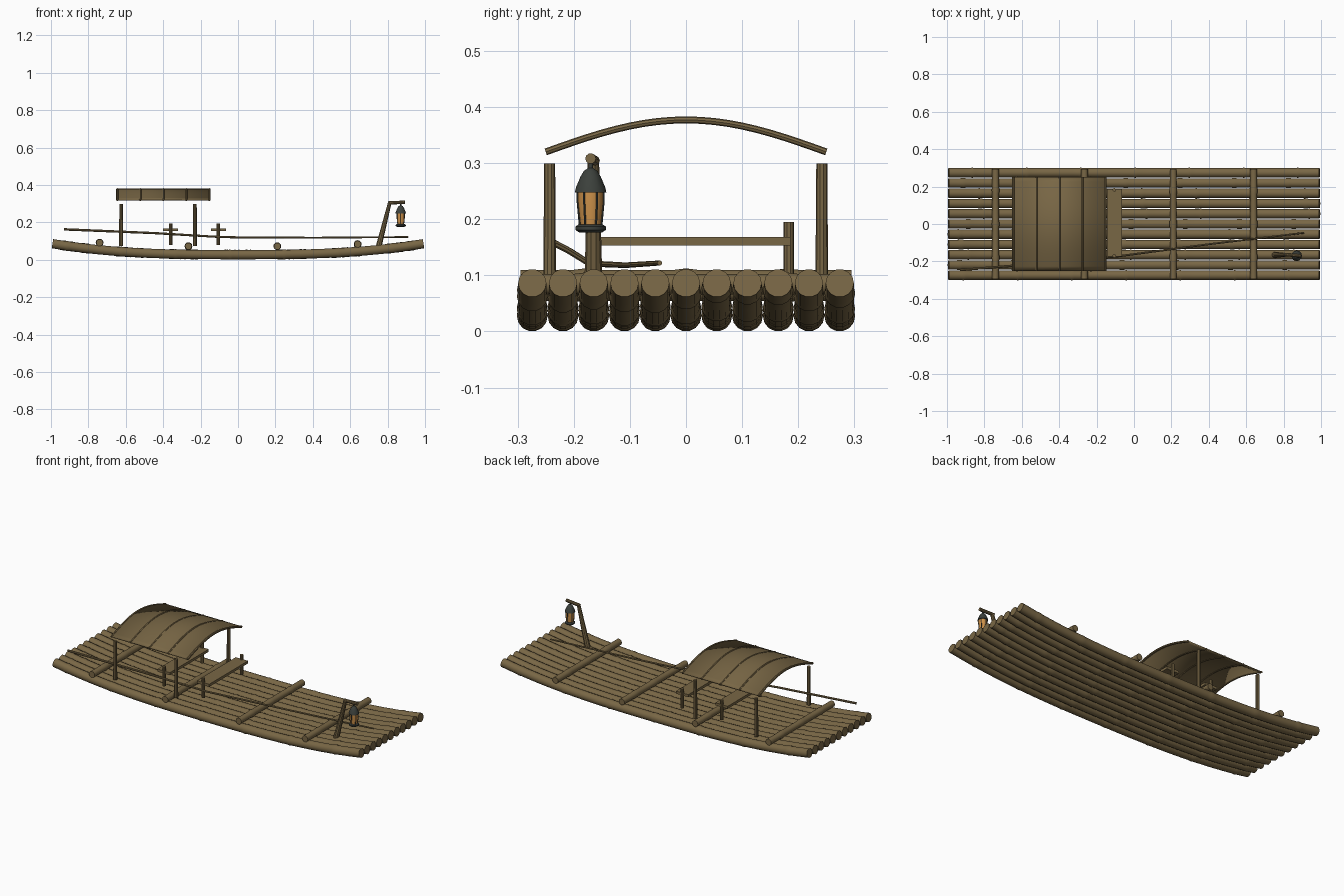
import bpy, bmesh, math, random
from mathutils import Vector

random.seed(4)
cube = bpy.data.objects.get("Cube")
if cube:
    bpy.data.objects.remove(cube)
parts = []


def material(name, colour):
    m = bpy.data.materials.new(name)
    m.use_nodes = True
    m.diffuse_color = (*colour, 1)
    m.node_tree.nodes["Principled BSDF"].inputs["Base Color"].default_value = (*colour, 1)
    return m


bamboo = material("bamboo brown", (0.19, 0.135, 0.06))
metal = material("dark metal", (0.045, 0.052, 0.045))
glow = material("amber glass", (0.62, 0.29, 0.07))


def finish(name, bm, mat):
    bmesh.ops.recalc_face_normals(bm, faces=bm.faces)
    mesh = bpy.data.meshes.new(name)
    bm.to_mesh(mesh)
    bm.free()
    mesh.materials.append(mat)
    ob = bpy.data.objects.new(name, mesh)
    bpy.context.collection.objects.link(ob)
    parts.append(ob)
    return ob


def tube(name, points, radii, sides=12, mat=bamboo):
    """Capped tube along a path, with one radius for each point."""
    pts = [Vector(p) for p in points]
    if not isinstance(radii, list):
        radii = [radii] * len(pts)
    bm = bmesh.new()
    rings = []
    for i, p in enumerate(pts):
        t = (pts[min(i + 1, len(pts) - 1)] - pts[max(i - 1, 0)]).normalized()
        ref = Vector((1, 0, 0)) if abs(t.z) > 0.8 else Vector((0, 0, 1))
        u = t.cross(ref).normalized()
        v = t.cross(u)
        angles = [math.tau * k / sides for k in range(sides)]
        rings.append([bm.verts.new(p + radii[i] * (u * math.cos(a) + v * math.sin(a))) for a in angles])
    for a, b in zip(rings, rings[1:]):
        for k in range(sides):
            n = (k + 1) % sides
            bm.faces.new((a[k], a[n], b[n], b[k]))
    bm.faces.new(rings[0])
    bm.faces.new(rings[-1])
    return finish(name, bm, mat)


def box(name, centre, size, mat=bamboo):
    bm = bmesh.new()
    bmesh.ops.create_cube(bm, size=1)
    bmesh.ops.scale(bm, vec=size, verts=bm.verts)
    bmesh.ops.translate(bm, vec=centre, verts=bm.verts)
    return finish(name, bm, mat)


def deck_z(x):
    return 0.0275 + 0.06 * abs(x) ** 2.8


# Hull logs, curving up at both ends, with slight bamboo joints
END = 0.992
for i in range(11):
    y = (i - 5) * 0.0548
    shift = random.uniform(-0.08, 0.08)
    joints = [shift + 0.29 * (k - 3) for k in range(7)]
    stations = [(END * (k / 12 - 1), 0.0252) for k in range(25)]
    for j in joints:
        if abs(j) < END - 0.03:
            stations = [s for s in stations if abs(s[0] - j) > 0.025]
            stations += [(j - 0.014, 0.0252), (j, 0.0274), (j + 0.014, 0.0252)]
    stations.sort()
    tube("hull_log", [(x, y, deck_z(x)) for x, r in stations], [r for x, r in stations], 14)

# Cross beams with joints
for x in (-0.74, -0.265, 0.21, 0.64):
    ys = [-0.295, -0.2, -0.18, -0.16, -0.02, 0, 0.02, 0.16, 0.18, 0.2, 0.295]
    radii = [0.021 if k in (2, 5, 8) else 0.0185 for k in range(len(ys))]
    tube("cross_beam", [(x, y, deck_z(x) + 0.047 - 0.012 * abs(x)) for y in ys], radii, 12)

# Canopy posts
for x in (-0.625, -0.23):
    for y in (-0.243, 0.242):
        tube("canopy_post", [(x, y, 0.075), (x, y, 0.299)], [0.0115, 0.0098], 10)

# Canopy sheet and its ribs
LEFT, RIGHT = -0.645, -0.153
arch = [(0.25 * (k / 10 - 1), 0.32 + 0.057 * math.cos(math.pi / 2 * (k / 10 - 1))) for k in range(21)]
bm = bmesh.new()
rows = [[bm.verts.new((x, y, z)) for x in (LEFT, RIGHT)] for y, z in arch]
for a, b in zip(rows, rows[1:]):
    bm.faces.new((a[0], a[1], b[1], b[0]))
sheet = finish("canopy_sheet", bm, bamboo)
mod = sheet.modifiers.new("thickness", "SOLIDIFY")
mod.thickness = 0.006
mod.offset = 0
for k in range(5):
    x = LEFT + (RIGHT - LEFT) * k / 4
    tube("canopy_rib", [(x, y, z) for y, z in arch], 0.0062, 8)

# Two benches, each a plank between two posts
for x in (-0.36, -0.105):
    box("bench_plank", (x, 0.006, 0.161), (0.08, 0.36, 0.015))
    for y in (-0.17, 0.183):
        tube("bench_post", [(x, y, 0.08), (x, y, 0.195)], 0.0095, 10)

# Long steering pole
tube("steering_pole",
     [(-0.93, -0.246, 0.163), (-0.45, -0.207, 0.143), (-0.08, -0.172, 0.121),
      (0.4, -0.108, 0.118), (0.91, -0.047, 0.122)],
     [0.0065, 0.006, 0.0055, 0.005, 0.0045], 8)

# Leaning lantern post and arm
tube("lantern_post", [(0.752, -0.165, 0.07), (0.812, -0.165, 0.308)], [0.0165, 0.01], 10)
tube("lantern_arm", [(0.803, -0.163, 0.304), (0.892, -0.17, 0.308)], 0.0095, 10)

# Lantern: base, glass, bars and cap
LX, LY = 0.87, -0.17


def lathe(name, profile, mat):
    tube(name, [(LX, LY, z) for r, z in profile], [r for r, z in profile], 12, mat)


lathe("lantern_base", [(0.02, 0.176), (0.027, 0.181), (0.027, 0.187), (0.021, 0.191)], metal)
lathe("lantern_glass", [(0.018, 0.189), (0.0225, 0.23), (0.0225, 0.25)], glow)
lathe("lantern_cap", [(0.028, 0.248), (0.026, 0.257), (0.018, 0.276), (0.012, 0.286), (0.005, 0.291)], metal)
lathe("lantern_hook", [(0.004, 0.288), (0.004, 0.306)], metal)
for k in range(6):
    a = math.tau * (k + 0.5) / 6
    c, s = math.cos(a), math.sin(a)
    tube("lantern_bar", [(LX + r * c, LY + r * s, z) for r, z in ((0.019, 0.186), (0.023, 0.23), (0.023, 0.252))],
         0.0018, 6, metal)

# Smooth rounded sides, keep rims sharp
bpy.ops.object.select_all(action="DESELECT")
for ob in parts:
    ob.select_set(True)
bpy.context.view_layer.objects.active = parts[0]
bpy.ops.object.shade_smooth_by_angle(angle=math.radians(35))
